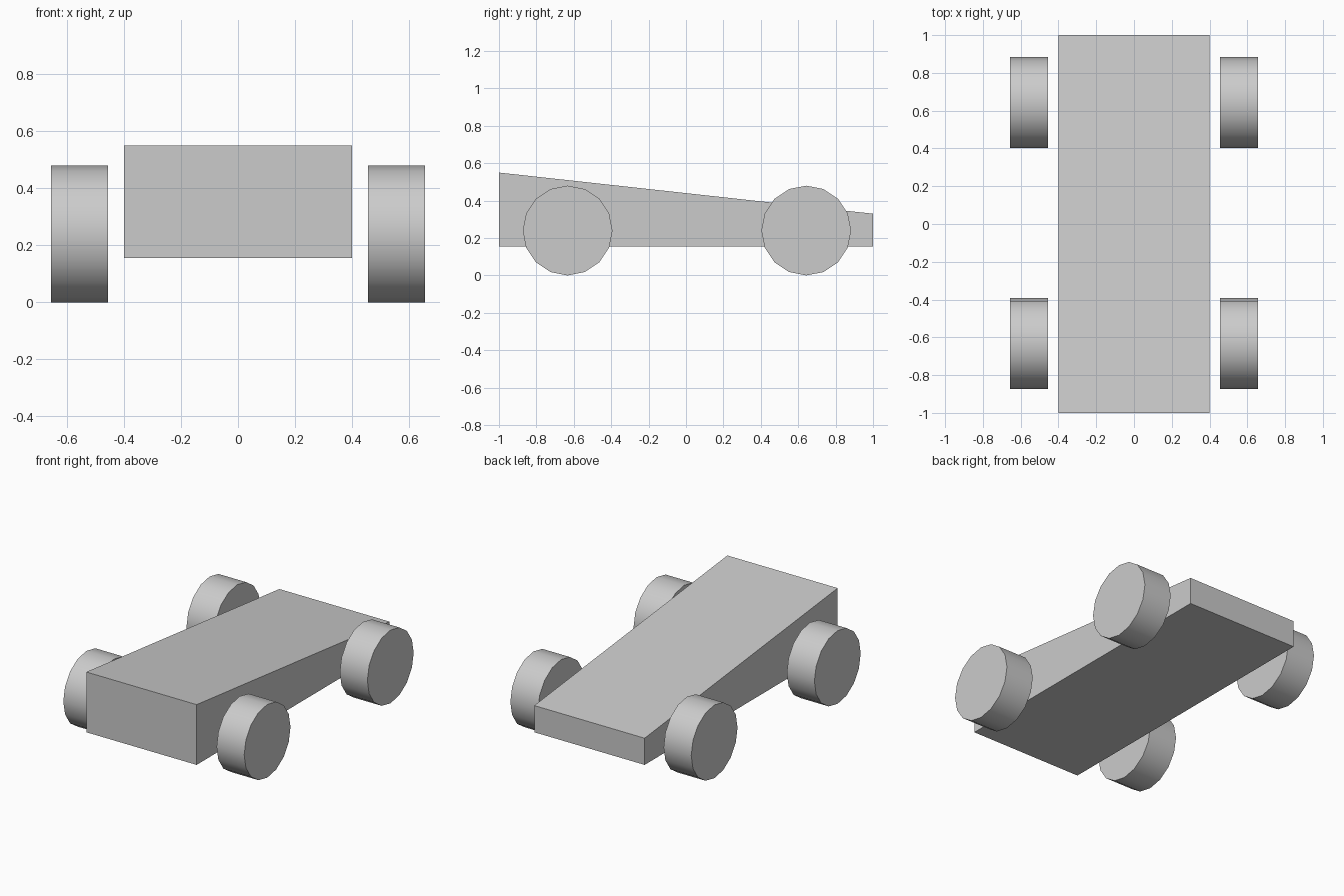
import bpy, bmesh, math

if "Cube" in bpy.data.objects:
    bpy.data.objects.remove(bpy.data.objects["Cube"])

# Wedge body: side profile (y, z) extruded across x
profile = [(-1, 0.155), (1, 0.155), (1, 0.33), (-1, 0.55)]
bm = bmesh.new()
face = bm.faces.new([bm.verts.new((-0.4, y, z)) for y, z in profile])
ext = bmesh.ops.extrude_face_region(bm, geom=[face])
bmesh.ops.translate(bm, vec=(0.8, 0, 0),
                    verts=[g for g in ext["geom"] if isinstance(g, bmesh.types.BMVert)])
bmesh.ops.recalc_face_normals(bm, faces=bm.faces)
mesh = bpy.data.meshes.new("body")
bm.to_mesh(mesh)
bm.free()
bpy.context.collection.objects.link(bpy.data.objects.new("body", mesh))


# Four 16-sided wheels, axles along x
def wheel(name, x, y):
    bpy.ops.mesh.primitive_cylinder_add(vertices=16, radius=0.24, depth=0.2,
                                        location=(x, y, 0.24),
                                        rotation=(0, math.pi / 2, 0))
    bpy.context.object.name = name
    bpy.ops.object.shade_smooth_by_angle(angle=math.radians(30))


for side, x in (("left", -0.556), ("right", 0.556)):
    for end, y in (("front", -0.633), ("rear", 0.643)):
        wheel(f"{end}_{side}_wheel", x, y)
